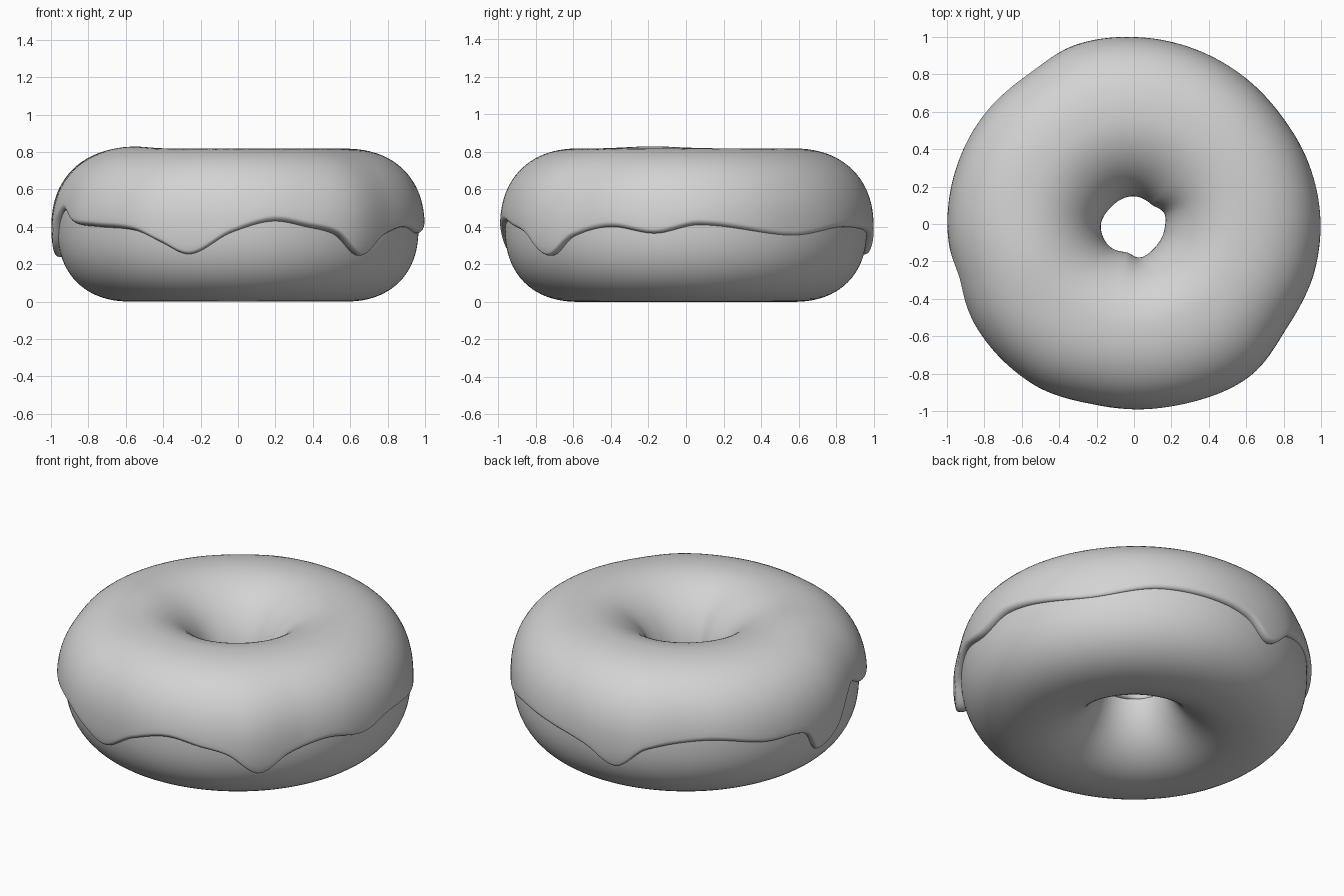
import bpy, bmesh
from math import sin, cos, atan2, pi, degrees, sqrt, exp

cube = bpy.data.objects.get("Cube")
if cube:
    bpy.data.objects.remove(cube)

# Ring radius, half height, half widths outside and inside, and squareness
RING, TALL, OUT, IN, SQUARE = 0.565, 0.395, 0.4, 0.38, 2.3
GLAZE, SEGMENTS = 0.03, 288

# Lower edge of the icing round the outside: (degrees, height)
DRIPS = [(-106, .255), (-92, .37), (-78, .43), (-68, .40), (-58, .36), (-48, .25),
         (-38, .35), (-24, .40), (-10, .365), (4, .41), (36, .355), (60, .40),
         (80, .38), (91, .34), (101, .255), (112, .38), (132, .44), (152, .39),
         (168, .37), (174, .24), (183, .30), (190, .43), (197, .49), (207, .42),
         (220, .40), (236, .38), (245, .32)]
# Widest radius of the icing seen from above: (degrees, radius)
OUTLINE = [(0, 1), (20, .99), (37, .98), (53, .985), (87, 1), (107, 1.01), (125, .985),
           (143, .995), (180, 1), (197, .99), (213, 1.01), (237, 1.015), (259, .99),
           (288, 1.005), (307, 1.025), (327, .99), (346, 1)]
# Radius of the icing inside the hole: (degrees, radius)
HOLE = [(-79, .18), (-49, .166), (-10, .163), (17, .17), (48, .138), (90, .146),
        (143, .15), (190, .177), (223, .175), (257, .155)]


def smooth_loop(points, angle):
    """Smooth periodic curve through points, level at every peak and dip."""
    n = len(points)

    def pt(i):
        return points[i % n][0] + 360 * (i // n), points[i % n][1]

    def slope(i):
        (a0, v0), (a1, v1), (a2, v2) = pt(i - 1), pt(i), pt(i + 1)
        return 0 if (v1 - v0) * (v2 - v1) <= 0 else (v2 - v0) / (a2 - a0)

    angle = (angle - points[0][0]) % 360 + points[0][0]
    i = max(k for k in range(n) if points[k][0] <= angle)
    (a, v), (b, w) = pt(i), pt(i + 1)
    h, t = b - a, (angle - a) / (b - a)
    return (v * (1 + 2 * t) * (1 - t) ** 2 + w * t * t * (3 - 2 * t)
            + h * t * (1 - t) * (slope(i) * (1 - t) - slope(i + 1) * t))


def tube_point(theta, phi, offset):
    """Point on the ring: squarish section outside, round towards the hole."""
    c, s = cos(phi), sin(phi)
    power, wide = (SQUARE, OUT) if c > 0 else (2, IN)
    size = (abs(c) ** power + abs(s) ** power) ** (-1 / power)
    r = RING + (wide * size + offset) * c
    return r * cos(theta), r * sin(theta), TALL + (TALL * size + offset) * s


def lump(theta, degree, width):
    gap = (degrees(theta) - degree + 180) % 360 - 180
    return exp(-(gap / width) ** 2)


def sweep(name, section, closed, material):
    """Skin a ring of cross-sections given by section(theta)."""
    bm = bmesh.new()
    rings = [[bm.verts.new(p) for p in section(2 * pi * i / SEGMENTS)]
             for i in range(SEGMENTS)]
    rows = len(rings[0])
    for i, ring in enumerate(rings):
        after = rings[(i + 1) % SEGMENTS]
        for j in range(rows if closed else rows - 1):
            k = (j + 1) % rows
            bm.faces.new((ring[j], after[j], after[k], ring[k]))
    mesh = bpy.data.meshes.new(name)
    bm.to_mesh(mesh)
    bm.free()
    mesh.materials.append(material)
    obj = bpy.data.objects.new(name, mesh)
    bpy.context.collection.objects.link(obj)
    for face in mesh.polygons:
        face.use_smooth = True


def dough_section(theta):
    rows = 72
    return [tube_point(theta, 2 * pi * j / rows, 0) for j in range(rows)]


def icing_section(theta):
    turn = degrees(theta)
    rise = (smooth_loop(DRIPS, turn) - TALL) / TALL
    low = atan2(rise, (1 - abs(rise) ** SQUARE) ** (1 / SQUARE))
    high = pi + 0.12
    outer = smooth_loop(OUTLINE, turn) - RING - OUT
    inner = RING - IN - smooth_loop(HOLE, turn)
    # Rounded lips at both ends, even spacing between them
    bead, steps, middle = 0.07, 7, 50
    span = high - low
    ends = [bead * (1 - cos(pi / 2 * k / steps)) for k in range(steps)]
    arcs = ends + [bead + (span - 2 * bead) * k / middle for k in range(middle + 1)]
    arcs += [span - e for e in reversed(ends)]
    points = []
    for arc in arcs:
        phi = low + arc
        edge = min(arc, span - arc, bead) / bead
        # Thickness blends from the top to the outline and to the hole
        side = outer if cos(phi) > 0 else inner
        thick = GLAZE + (side - GLAZE) * abs(cos(phi)) ** 2.5
        thick += 0.011 * lump(theta, 198, 20) * exp(-((phi - 1.5) / 0.4) ** 2)
        points.append(tube_point(theta, phi, thick * sqrt(max(0, 1 - (1 - edge) ** 2)) - 0.002))
    return points


grey = bpy.data.materials.new("plain_grey")
grey.use_nodes = True
colour = (0.65, 0.65, 0.65, 1)
grey.diffuse_color = colour
grey.node_tree.nodes["Principled BSDF"].inputs["Base Color"].default_value = colour

# Dough ring and the glaze dripping over it
sweep("dough", dough_section, True, grey)
sweep("icing", icing_section, False, grey)
